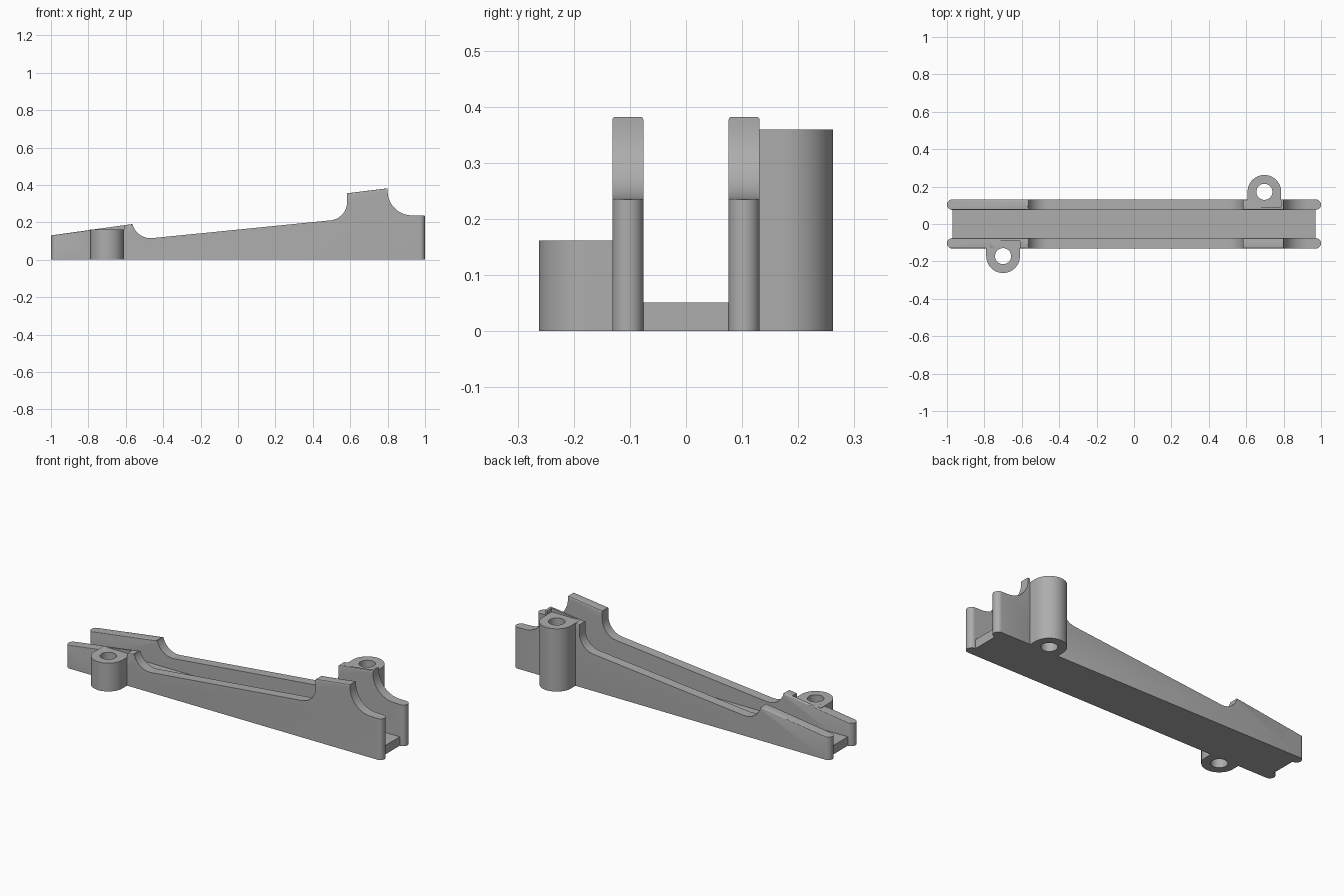
import bpy, bmesh
from math import sin, cos, radians

if "Cube" in bpy.data.objects:
    bpy.data.objects.remove(bpy.data.objects["Cube"])

grey = bpy.data.materials.new("plain grey")
grey.use_nodes = True
grey.diffuse_color = (0.42, 0.42, 0.42, 1)
grey.node_tree.nodes["Principled BSDF"].inputs["Base Color"].default_value = (0.42, 0.42, 0.42, 1)

WALL_Y, HALF = 0.1035, 0.0275     # wall centre line and half thickness
ROUND = 0.005                     # softened edge of the raised ramps


def arc(cx, cy, r, start, end, n=16):
    angles = [radians(start + (end - start) * i / n) for i in range(n + 1)]
    return [(cx + r * cos(a), cy + r * sin(a)) for a in angles]


def prism(name, points, low, high, upright=True, soft_above=None):
    """Extrude an outline along z (upright) or along y (side profile)."""
    bm = bmesh.new()
    place = (lambda a, b, c: (a, b, c)) if upright else (lambda a, b, c: (a, c, b))
    base = bm.faces.new([bm.verts.new(place(a, b, low)) for a, b in points])
    moved = bmesh.ops.extrude_face_region(bm, geom=[base])["geom"]
    shift = (0, 0, high - low) if upright else (0, high - low, 0)
    bmesh.ops.translate(bm, verts=[v for v in moved if isinstance(v, bmesh.types.BMVert)], vec=shift)
    bmesh.ops.recalc_face_normals(bm, faces=bm.faces)
    if soft_above:
        edges = [e for e in bm.edges if soft_above(*e.verts)]
        bmesh.ops.bevel(bm, geom=edges, offset=ROUND, segments=3, profile=0.5, affect='EDGES')
    mesh = bpy.data.meshes.new(name)
    bm.to_mesh(mesh)
    bm.free()
    mesh.materials.append(grey)
    obj = bpy.data.objects.new(name, mesh)
    bpy.context.collection.objects.link(obj)
    return obj


def boolean(obj, tool, operation='DIFFERENCE'):
    tool.hide_render = True
    mod = obj.modifiers.new("cut", 'BOOLEAN')
    mod.operation, mod.solver, mod.object = operation, 'EXACT', tool
    bpy.context.view_layer.objects.active = obj
    bpy.ops.object.modifier_apply(modifier=mod.name)
    bpy.data.objects.remove(tool)


def is_ramp_edge(a, b):
    """Long sloping edges on top of the two raised ramps."""
    d = b.co - a.co
    return 0.15 < abs(d.x) < 0.5 and abs(d.z) > 0.01


# Side profile of a wall: low ramp, scoop, long slope, raised pad, scoop, end
profile = [(-1, 0), (-1, 0.13), (-0.57, 0.19)]
profile += arc(-0.467, 0.215, 0.1, 194, 274)
profile += arc(0.485, 0.308, 0.098, -83, 0)
profile += [(0.583, 0.355), (0.8, 0.382)]
profile += arc(0.93, 0.367, 0.13, 180, 270)
profile += [(1, 0.235), (1, 0)]

for name, side, boss_x, boss_top in (("front", -1, -0.7, 0.162), ("back", 1, 0.697, 0.359)):
    # Wall with fully rounded ends
    y = side * WALL_Y
    wall = prism(name + "_wall", profile, y - HALF, y + HALF, False, is_ramp_edge)
    rounder = HALF + 0.0002
    plan = arc(1 - rounder, y, rounder, -90, 90) + arc(rounder - 1, y, rounder, 90, 270)
    boolean(wall, prism("rounded_plan", plan, -0.1, 0.6), 'INTERSECT')

    # Screw boss: half round outline running straight into the wall
    cy, r = side * 0.172, 0.09
    outline = arc(boss_x, cy, r, 0, side * 180, 32)
    outline += [(boss_x - r, side * 0.09), (boss_x + r, side * 0.09)]
    boss = prism(name + "_screw_boss", outline, 0, boss_top)

    # Clearance above the boss, then the screw hole
    boolean(wall, prism("clearance", outline, boss_top, 0.6))
    for part in (wall, boss):
        hole = arc(boss_x, cy, 0.043, 0, 352.5, 47)
        boolean(part, prism("screw_hole", hole, -0.1, 0.6))

# Floor joining the walls
prism("floor", [(-0.97, -0.08), (0.97, -0.08), (0.97, 0.08), (-0.97, 0.08)], 0, 0.051)

# Smooth the curved faces, keep the corners sharp
for obj in bpy.context.collection.objects:
    if obj.type == 'MESH':
        bpy.ops.object.select_all(action='DESELECT')
        obj.select_set(True)
        bpy.context.view_layer.objects.active = obj
        bpy.ops.object.shade_smooth_by_angle(angle=radians(30))
